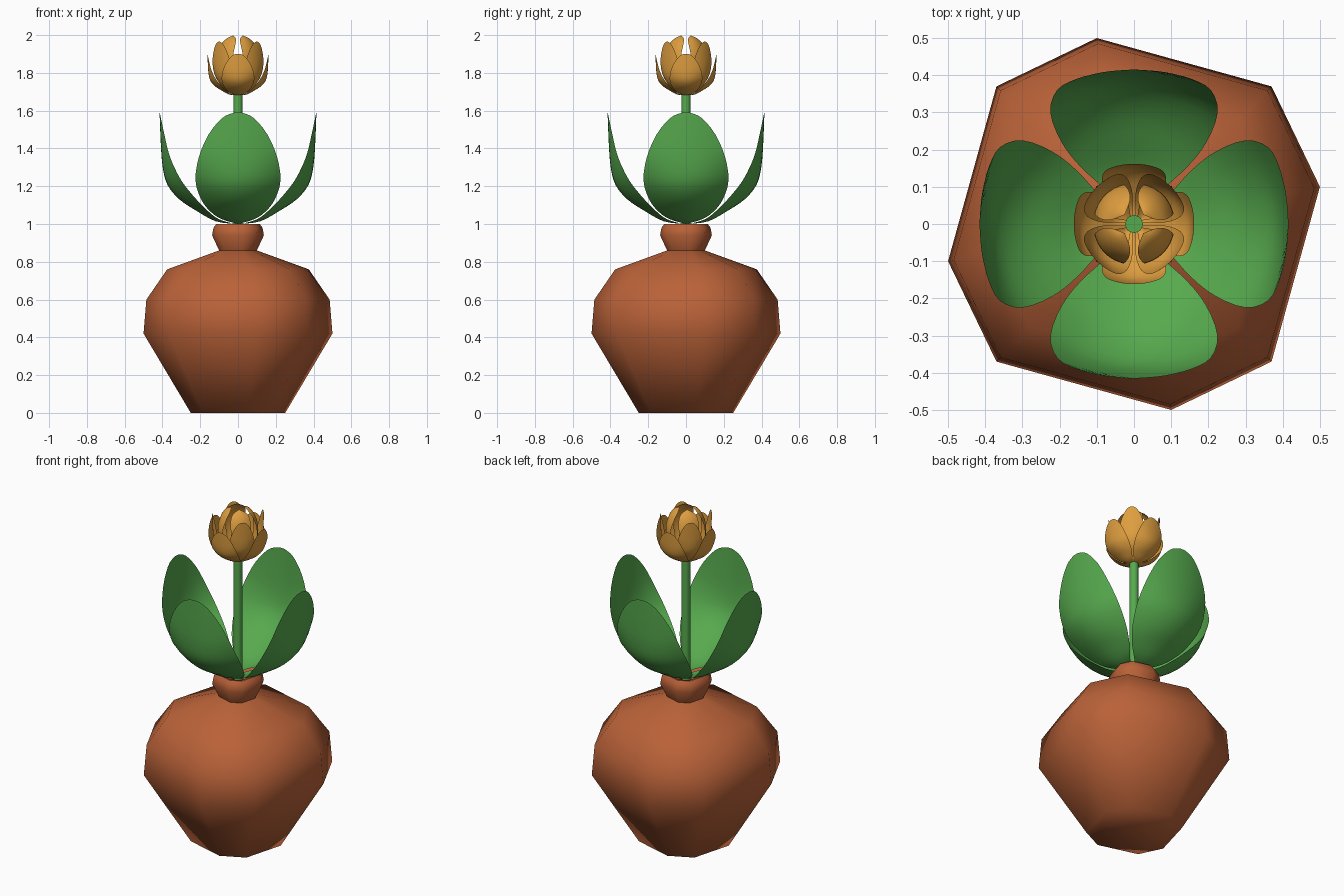
import bpy, bmesh, math
from mathutils import Vector, Matrix

if "Cube" in bpy.data.objects:
    bpy.data.objects.remove(bpy.data.objects["Cube"])


def material(name, rgb):
    m = bpy.data.materials.new(name)
    m.diffuse_color = (*rgb, 1)
    m.use_nodes = True
    m.node_tree.nodes["Principled BSDF"].inputs["Base Color"].default_value = m.diffuse_color
    return m


TERRACOTTA = material("terracotta", (0.49, 0.122, 0.04))
GREEN = material("leaf green", (0.094, 0.40, 0.076))
ORANGE = material("petal orange", (0.73, 0.34, 0.05))


def finish(name, bm, mat, angle):
    me = bpy.data.meshes.new(name)
    bm.to_mesh(me)
    bm.free()
    me.materials.append(mat)
    ob = bpy.data.objects.new(name, me)
    bpy.context.collection.objects.link(ob)
    bpy.ops.object.select_all(action='DESELECT')
    ob.select_set(True)
    bpy.context.view_layer.objects.active = ob
    bpy.ops.object.shade_smooth_by_angle(angle=math.radians(angle))
    return ob


def loft(name, section, profile, mat, angle):
    """Stack scaled copies of a closed section; cap both ends."""
    bm = bmesh.new()
    rings = [[bm.verts.new((x * s, y * s, z)) for x, y in section] for s, z in profile]
    n = len(section)
    for a, b in zip(rings, rings[1:]):
        for i in range(n):
            j = (i + 1) % n
            bm.faces.new((a[i], a[j], b[j], b[i]))
    bm.faces.new(rings[0][::-1])
    bm.faces.new(rings[-1])
    bmesh.ops.recalc_face_normals(bm, faces=bm.faces)
    return finish(name, bm, mat, angle)


def spline(rows, sub=3):
    """Catmull-Rom through the rows."""
    p = [Vector(r) for r in rows]
    p = [2 * p[0] - p[1]] + p + [2 * p[-1] - p[-2]]
    out = []
    for a, b, c, d in zip(p, p[1:], p[2:], p[3:]):
        for k in range(sub):
            t = k / sub
            out.append(0.5 * (2 * b + (c - a) * t + (2 * a - 5 * b + 4 * c - d) * t * t
                              + (3 * b - a - 3 * c + d) * t ** 3))
    return out + [p[-2]]


def blade(name, rows, angle, mat, sr=1, sw=1, sz=1, z0=0):
    """Cupped leaf; row = mid radius, mid z, half width, edge radius, edge z."""
    bm = bmesh.new()
    rot = Matrix.Rotation(math.radians(angle), 3, 'Z')
    steps = [i / 5 for i in range(-5, 6)]
    grid = []
    for cr, cz, w, er, ez in spline(rows):
        line = []
        for u in steps:
            k = u * u
            p = Vector(((cr + (er - cr) * k) * sr, u * w * sw, z0 + (cz + (ez - cz) * k) * sz))
            line.append(bm.verts.new(rot @ p))
        grid.append(line)
    for a, b in zip(grid, grid[1:]):
        for i in range(len(steps) - 1):
            bm.faces.new((a[i], a[i + 1], b[i + 1], b[i]))
    bmesh.ops.remove_doubles(bm, verts=bm.verts, dist=0.0003)
    return finish(name, bm, mat, 80)


# Pot: slightly twisted eight-sided section
section = []
for q in range(4):
    r = Matrix.Rotation(q * math.pi / 2, 2)
    section += [tuple(r @ Vector(v)) for v in ((1, 0.2), (0.74, 0.74))]
loft("pot", section,
     [(0.25, 0), (0.5, 0.42), (0.485, 0.6), (0.375, 0.76), (0.1, 0.86),
      (0.137, 0.94), (0.13, 0.98), (0.115, 1.0), (0.092, 0.995), (0.07, 0.93)],
     TERRACOTTA, 60)

# Stem
octagon = [(math.cos(i * math.pi / 4), math.sin(i * math.pi / 4)) for i in range(8)]
loft("stem", octagon, [(0.025, 0.93), (0.025, 1.71)], GREEN, 50)

# Leaf shape, base at z = 0
LEAF = [(0.02, 0.0, 0.0, 0.02, 0.0),
        (0.12, 0.015, 0.085, 0.10, 0.025),
        (0.22, 0.07, 0.145, 0.155, 0.065),
        (0.31, 0.13, 0.195, 0.22, 0.13),
        (0.375, 0.21, 0.225, 0.30, 0.23),
        (0.40, 0.31, 0.207, 0.36, 0.355),
        (0.409, 0.43, 0.155, 0.39, 0.475),
        (0.413, 0.53, 0.085, 0.408, 0.56),
        (0.415, 0.58, 0.028, 0.414, 0.587),
        (0.415, 0.59, 0.0, 0.415, 0.59)]

# Bud petal, tip curling inward over the centre
BUD = [(0.01, 1.685, 0.0, 0.01, 1.685),
       (0.07, 1.72, 0.035, 0.06, 1.73),
       (0.105, 1.80, 0.05, 0.092, 1.81),
       (0.11, 1.88, 0.056, 0.093, 1.89),
       (0.092, 1.945, 0.053, 0.072, 1.952),
       (0.062, 1.985, 0.036, 0.052, 1.98),
       (0.035, 1.998, 0.0, 0.035, 1.998)]

# Leaves, then three rings of petals
for i in range(4):
    a = 90 * i
    blade(f"leaf_{i + 1}", LEAF, a, GREEN, z0=1.0)
    blade(f"outer_petal_{i + 1}", LEAF, a, ORANGE, 0.39, 0.385, 0.375, 1.68)
    blade(f"middle_petal_{i + 1}", LEAF, a + 45, ORANGE, 0.34, 0.33, 0.48, 1.682)
    blade(f"bud_petal_{i + 1}", BUD, a + 45, ORANGE)
